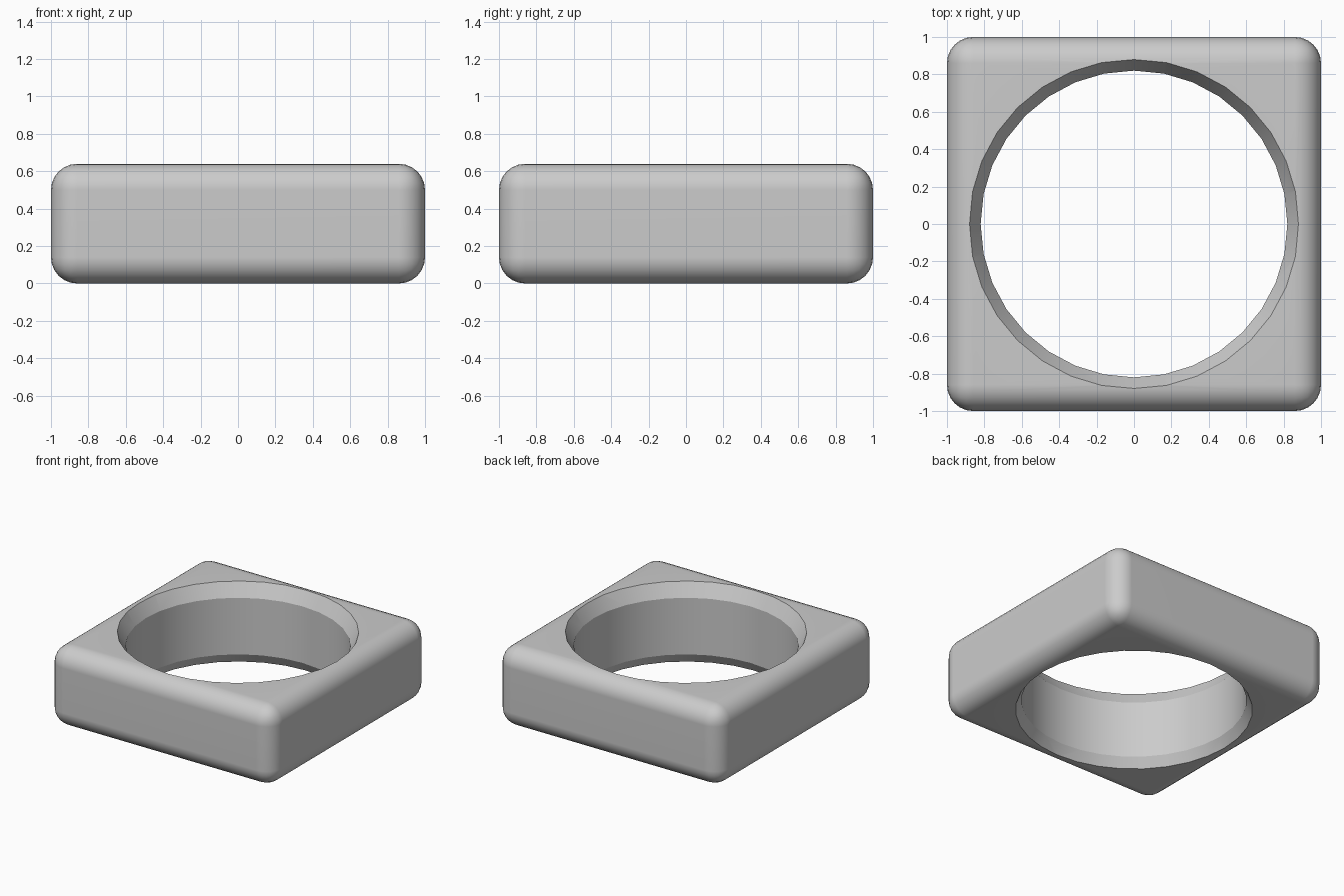
import bpy
import bmesh
from math import radians, tan

HEIGHT, BORE, SEGMENTS = 0.64, 0.82, 32

cube = bpy.data.objects.get("Cube")
if cube:
    bpy.data.objects.remove(cube)


def make_object(name, bm):
    mesh = bpy.data.meshes.new(name)
    bmesh.ops.recalc_face_normals(bm, faces=bm.faces)
    bm.to_mesh(mesh)
    bm.free()
    obj = bpy.data.objects.new(name, mesh)
    bpy.context.collection.objects.link(obj)
    return obj


# Square block with rounded edges
bm = bmesh.new()
bmesh.ops.create_cube(bm, size=2)
bmesh.ops.scale(bm, vec=(1, 1, HEIGHT / 2), verts=bm.verts)
bmesh.ops.translate(bm, vec=(0, 0, HEIGHT / 2), verts=bm.verts)
bmesh.ops.bevel(bm, geom=bm.edges[:], offset=0.14, segments=6, profile=0.5,
                affect='EDGES')
block = make_object("square_ring", bm)

# Bore cutter: straight wall, countersunk top and bottom
slope = tan(radians(29.5))
low, high, extra = 0.078, HEIGHT - 0.107, 0.2
profile = [(BORE + slope * extra, low - extra), (BORE, low),
           (BORE, high), (BORE + slope * extra, high + extra)]
bm = bmesh.new()
rings = [bmesh.ops.create_circle(bm, segments=SEGMENTS, radius=r)["verts"]
         for r, z in profile]
for ring, (r, z) in zip(rings, profile):
    bmesh.ops.translate(bm, vec=(0, 0, z), verts=ring)
for a, b in zip(rings, rings[1:]):
    for i in range(SEGMENTS):
        j = (i + 1) % SEGMENTS
        bm.faces.new((a[i], a[j], b[j], b[i]))
bm.faces.new(rings[0])
bm.faces.new(rings[-1])
cutter = make_object("bore_cutter", bm)

# Cut the hole, then drop the cutter
bpy.ops.object.select_all(action='DESELECT')
block.select_set(True)
bpy.context.view_layer.objects.active = block
cut = block.modifiers.new("bore", 'BOOLEAN')
cut.operation = 'DIFFERENCE'
cut.solver = 'EXACT'
cut.object = cutter
bpy.ops.object.modifier_apply(modifier=cut.name)
bpy.data.objects.remove(cutter)

# Smooth rounds with crisp countersink edges
bpy.ops.object.shade_smooth_by_angle(angle=radians(25))
weighted = block.modifiers.new("even_shading", 'WEIGHTED_NORMAL')
weighted.keep_sharp = True

# Plain grey finish
grey = bpy.data.materials.new("plain_grey")
grey.use_nodes = True
colour = (0.6, 0.6, 0.6, 1)
grey.diffuse_color = colour
grey.node_tree.nodes["Principled BSDF"].inputs["Base Color"].default_value = colour
block.data.materials.clear()
block.data.materials.append(grey)
